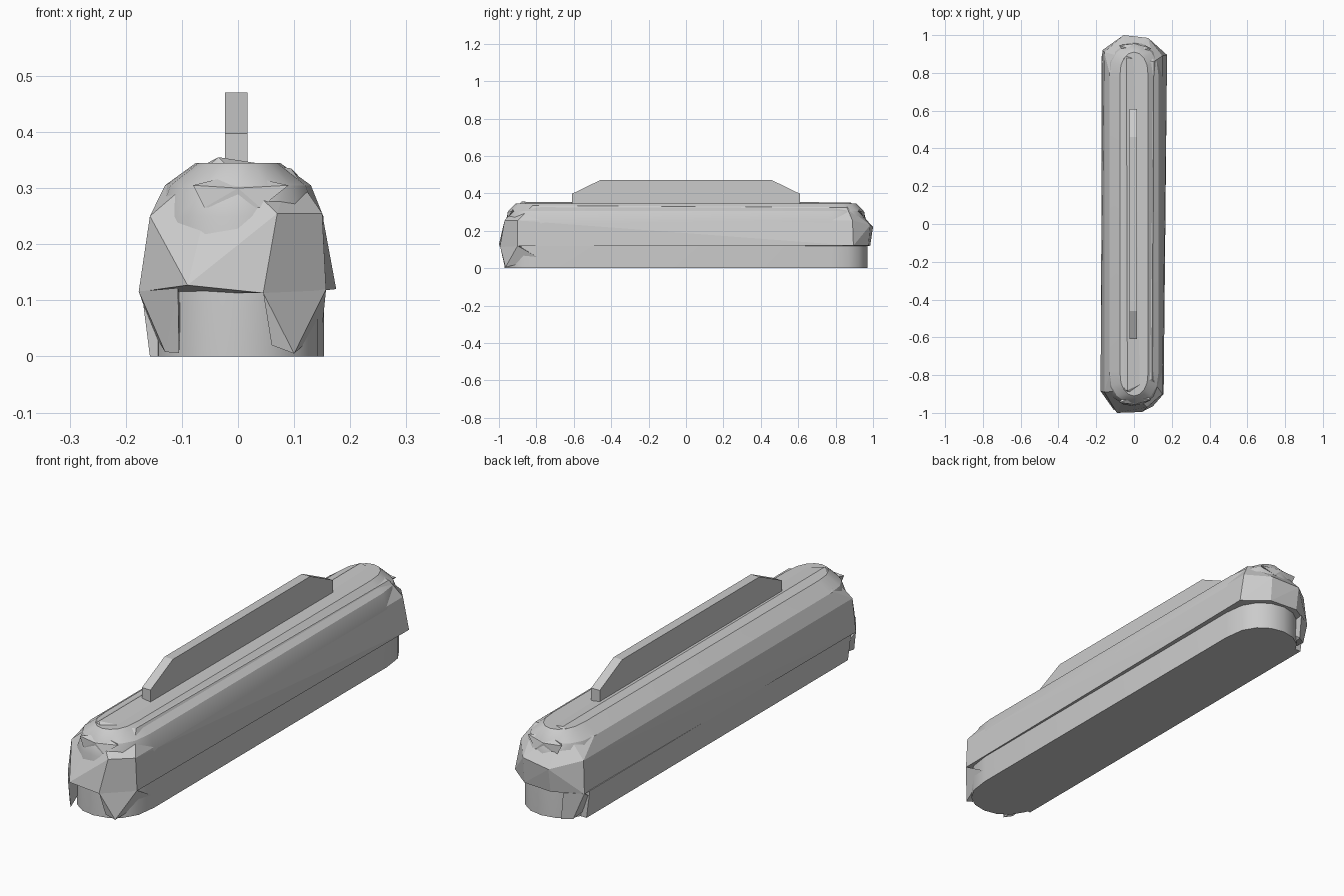
import bpy, bmesh, math

cube = bpy.data.objects.get("Cube")
if cube:
    bpy.data.objects.remove(cube)

grey = bpy.data.materials.new("light_grey")
grey.use_nodes = True
colour = (0.6, 0.6, 0.6, 1)
grey.diffuse_color = colour
grey.node_tree.nodes["Principled BSDF"].inputs["Base Color"].default_value = colour


def finish(name, bm, smooth=None):
    bmesh.ops.recalc_face_normals(bm, faces=bm.faces)
    mesh = bpy.data.meshes.new(name)
    bm.to_mesh(mesh)
    bm.free()
    mesh.materials.append(grey)
    obj = bpy.data.objects.new(name, mesh)
    bpy.context.collection.objects.link(obj)
    if smooth:
        bpy.ops.object.select_all(action='DESELECT')
        obj.select_set(True)
        bpy.context.view_layer.objects.active = obj
        bpy.ops.object.shade_smooth_by_angle(angle=math.radians(smooth))
    return obj


def hull(name, points):
    bm = bmesh.new()
    for p in points:
        bm.verts.new(p)
    result = bmesh.ops.convex_hull(bm, input=bm.verts)
    spare = {v for v in result["geom_interior"] if isinstance(v, bmesh.types.BMVert)}
    bmesh.ops.delete(bm, geom=list(spare), context='VERTS')
    bmesh.ops.dissolve_limit(bm, angle_limit=math.radians(3), verts=bm.verts, edges=bm.edges)
    return finish(name, bm)


def outline(half_width, half_length, z, straight=0.78, steps=8):
    """Long slot outline with rounded ends."""
    pts = []
    for sign in (1, -1):
        for i in range(steps + 1):
            a = math.pi * i / steps
            pts.append((sign * half_width * math.cos(a),
                        sign * (straight + (half_length - straight) * math.sin(a) ** 0.8), z))
    return pts


def loft(name, levels, smooth):
    bm = bmesh.new()
    rings = [[bm.verts.new(p) for p in outline(*level)] for level in levels]
    for low, high in zip(rings, rings[1:]):
        n = len(low)
        for i in range(n):
            j = (i + 1) % n
            bm.faces.new((low[i], low[j], high[j], high[i]))
    bm.faces.new(rings[0])
    bm.faces.new(rings[-1])
    return finish(name, bm, smooth)


# Rounded inner body with a chamfered top
loft("inner_body", [(0.153, 0.97, 0), (0.153, 0.97, 0.14), (0.152, 0.965, 0.25),
                    (0.13, 0.95, 0.305), (0.075, 0.91, 0.345)], 30)

# Irregular faceted outer shell, overhanging on one side
front = [(-0.177, -0.885, 0.115), (-0.09, -1.0, 0.127), (0.045, -0.995, 0.113),
         (0.157, -0.9, 0.118), (-0.157, -0.89, 0.25), (0.07, -0.97, 0.255),
         (0.15, -0.9, 0.255), (0.095, -0.82, 0.335), (-0.035, -0.88, 0.355),
         (-0.13, -0.8, 0.305)]
back = [(-0.168, 0.92, 0.115), (-0.055, 0.985, 0.12), (0.075, 0.975, 0.12),
        (0.175, 0.895, 0.12), (-0.157, 0.91, 0.25), (-0.055, 1.0, 0.22),
        (0.075, 0.985, 0.23), (0.15, 0.89, 0.255), (0.105, 0.86, 0.325),
        (-0.04, 0.88, 0.352), (-0.13, 0.8, 0.305)]
hull("outer_shell", front + back)

# Skirt under the shell on the right, flush with the body
hull("right_skirt", [(x, y, z) for y in (-0.86, 0.89)
                     for x, z in ((-0.172, 0.118), (-0.157, 0.04), (-0.157, 0), (-0.13, 0), (-0.13, 0.118))])

# Slanted corner pieces below the shell
hull("front_right_corner", [(-0.177, -0.885, 0.116), (-0.107, -0.985, 0.122), (-0.13, -0.94, 0.008),
                            (-0.105, -0.97, 0.006), (-0.15, -0.8, 0.04), (-0.1, -0.85, 0.1)])
hull("front_left_corner", [(0.045, -0.993, 0.113), (0.157, -0.9, 0.12), (0.1, -0.965, 0.005),
                           (0.06, -0.972, 0.02), (0.15, -0.78, 0.05), (0.05, -0.85, 0.1)])
hull("back_right_corner", [(-0.168, 0.92, 0.116), (-0.1, 0.965, 0.12), (-0.13, 0.94, 0.008),
                           (-0.09, 0.965, 0.006), (-0.15, 0.8, 0.04), (-0.1, 0.85, 0.1)])

# Small ledges at the upper ends
for name, s in (("front_ledge", -1), ("back_ledge", 1)):
    hull(name, [(-0.08, s * 0.945, 0.305), (0.09, s * 0.93, 0.305), (0, s * 0.955, 0.3),
                (-0.06, s * 0.95, 0.265), (0.04, s * 0.955, 0.265),
                (0, s * 0.92, 0.325), (0, s * 0.85, 0.3)])

# Tall narrow fin with sloping ends
half_profile = [(0.61, 0.33), (0.61, 0.397), (0.46, 0.47)]
hull("top_fin", [(x, s * y, z) for x in (-0.023, 0.017) for s in (-1, 1) for y, z in half_profile])
